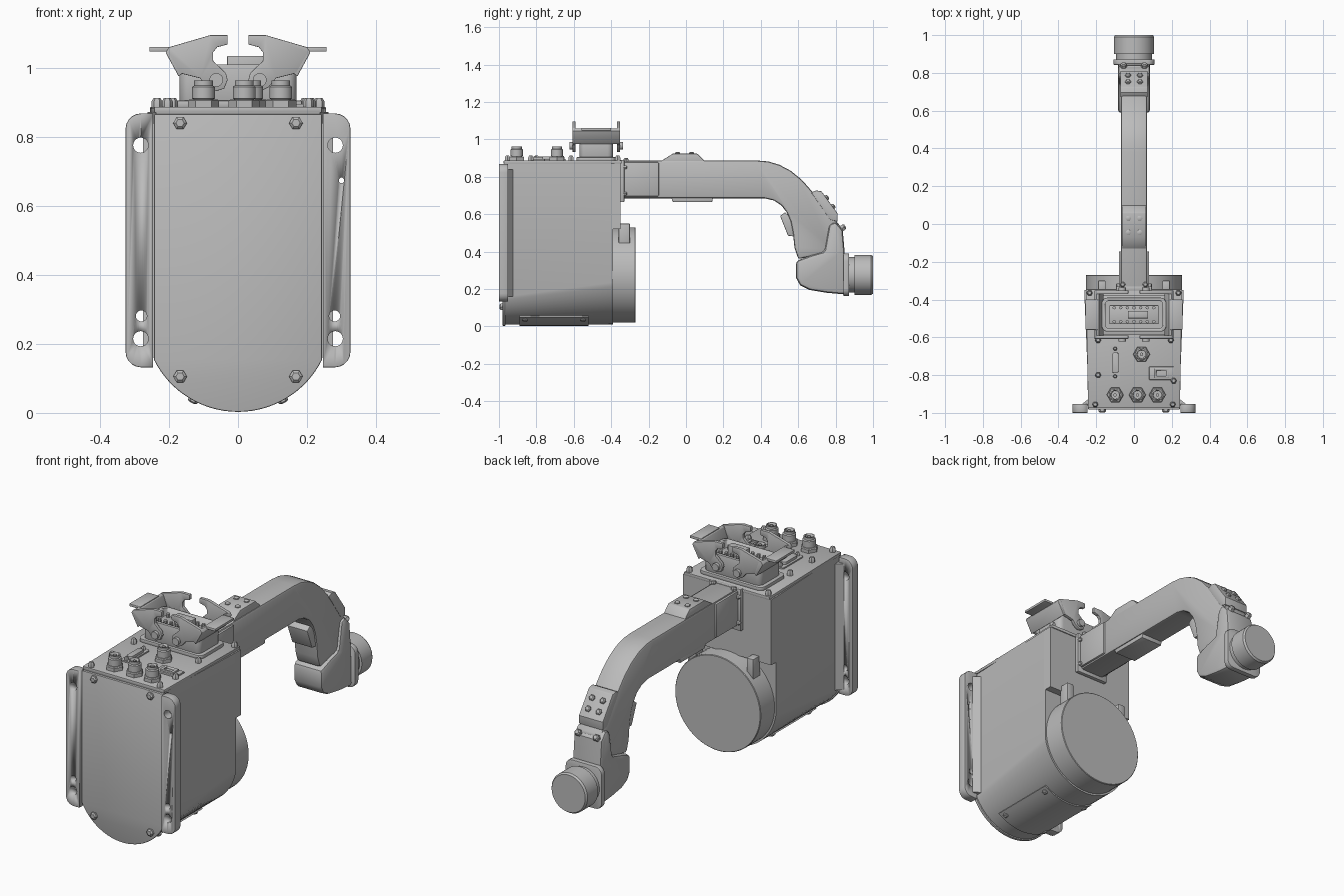
import bpy, bmesh, math
from mathutils import Vector, Matrix

cube = bpy.data.objects.get("Cube")
if cube:
    bpy.data.objects.remove(cube)

GREY = (0.5, 0.5, 0.5, 1)
mat = bpy.data.materials.new("Plain grey")
mat.use_nodes = True
mat.diffuse_color = GREY
mat.node_tree.nodes["Principled BSDF"].inputs["Base Color"].default_value = GREY


def finish(name, bm, bevel=0, smooth=True, segs=2):
    bmesh.ops.recalc_face_normals(bm, faces=bm.faces)
    me = bpy.data.meshes.new(name)
    bm.to_mesh(me)
    bm.free()
    ob = bpy.data.objects.new(name, me)
    bpy.context.collection.objects.link(ob)
    me.materials.append(mat)
    bpy.ops.object.select_all(action='DESELECT')
    ob.select_set(True)
    bpy.context.view_layer.objects.active = ob
    if bevel:
        m = ob.modifiers.new("Bevel", 'BEVEL')
        m.width, m.segments, m.limit_method = bevel, segs, 'ANGLE'
        m.angle_limit = math.radians(40)
        bpy.ops.object.modifier_apply(modifier="Bevel")
    if smooth:
        bpy.ops.object.shade_smooth_by_angle(angle=math.radians(32))
    return ob


def loft(name, pts_a, pts_b, bevel=0):
    """Closed solid between two matching outlines."""
    bm = bmesh.new()
    a = [bm.verts.new(p) for p in pts_a]
    b = [bm.verts.new(p) for p in pts_b]
    bm.faces.new(a)
    bm.faces.new(b)
    for i in range(len(a)):
        j = (i + 1) % len(a)
        bm.faces.new((a[i], a[j], b[j], b[i]))
    return finish(name, bm, bevel)


def prism(name, pts, axis, lo, hi, bevel=0):
    def at(d):
        k = 'xyz'.index(axis)
        return [p[:k] + (d,) + p[k:] for p in map(tuple, pts)]
    return loft(name, at(lo), at(hi), bevel)


def box(name, x, y, z, bevel=0):
    return prism(name, [(x[0], y[0]), (x[1], y[0]), (x[1], y[1]), (x[0], y[1])], 'z', *z, bevel)


def lathe(name, rings, loc, direction, n=32, bevel=0):
    """Turned part: rings are (radius, distance along direction)."""
    rot = Vector((0, 0, 1)).rotation_difference(Vector(direction)).to_matrix()
    bm = bmesh.new()
    loops = [[bm.verts.new(Vector(loc) + rot @ Vector((r * math.cos(t), r * math.sin(t), h)))
              for t in (2 * math.pi * i / n for i in range(n))] for r, h in rings]
    bm.faces.new(loops[0])
    bm.faces.new(loops[-1])
    for p, q in zip(loops, loops[1:]):
        for i in range(n):
            bm.faces.new((p[i], p[(i + 1) % n], q[(i + 1) % n], q[i]))
    return finish(name, bm, bevel)


def screw(name, loc, direction, r=0.014, h=0.02):
    lathe(name, [(r, -0.004), (r, h * .6), (r * .6, h)], loc, direction, 6)


def cut(target, cutter):
    m = target.modifiers.new("Cut", 'BOOLEAN')
    m.operation, m.solver, m.object = 'DIFFERENCE', 'EXACT', cutter
    bpy.context.view_layer.objects.active = target
    bpy.ops.object.modifier_apply(modifier="Cut")
    bpy.data.objects.remove(cutter)


def rounded(x0, x1, y0, y1, r, n=5):
    pts = []
    for cx, cy, s in ((x1 - r, y1 - r, 0), (x0 + r, y1 - r, 1), (x0 + r, y0 + r, 2), (x1 - r, y0 + r, 3)):
        pts += [(cx + r * math.cos(math.pi / 2 * (s + i / n)), cy + r * math.sin(math.pi / 2 * (s + i / n)))
                for i in range(n + 1)]
    return pts


def u_shape(w, r, cz, top, n=32):
    a = math.asin(min(1, w / r))
    arc = [(r * math.sin(-a + 2 * a * i / n), cz - r * math.cos(-a + 2 * a * i / n)) for i in range(n + 1)]
    return [(-w, top)] + arc + [(w, top)]


# Housing, front lid and motor
front = [(x, -0.97, z) for x, z in u_shape(0.238, 0.265, 0.275, 0.872)]
back = [(x, -0.39, z) for x, z in u_shape(0.262, 0.265, 0.275, 0.872)]
loft("housing", front, back)
box("housing_back_block", (-0.262, 0.262), (-0.40, -0.35), (0.52, 0.872))
prism("front_lid", u_shape(0.243, 0.272, 0.275, 0.866), 'y', -0.982, -0.965, 0.004)
lathe("motor_drum", [(0.255, 0), (0.255, 0.127), (0.252, 0.13)], (0, -0.40, 0.275), (0, 1, 0), 64)
for s in (-1, 1):
    box("motor_rib", sorted((s * 0.15, s * 0.19)), (-0.36, -0.30), (0.43, 0.55), 0.004)
    for z in (0.84, 0.105):
        screw("lid_screw", (s * 0.168, -0.982, z), (0, -1, 0), 0.02, 0.016)

# Curved cover under the housing
def arc_pts(r, a0, a1, n=16):
    return [(r * math.sin(a0 + (a1 - a0) * i / n), 0.275 - r * math.cos(a0 + (a1 - a0) * i / n)) for i in range(n + 1)]
prism("bottom_cover", arc_pts(0.272, -0.6, 0.6) + arc_pts(0.255, 0.6, -0.6), 'y', -0.89, -0.52)
for a in (-0.5, 0.5):
    for y in (-0.86, -0.55):
        d = Vector((math.sin(a), 0, -math.cos(a)))
        screw("cover_screw", Vector((0, y, 0.275)) + d * 0.27, d, 0.015, 0.01)

# Mounting flanges with holes
for s in (-1, 1):
    f = prism("mounting_flange", rounded(*sorted((s * 0.18, s * 0.326)), 0.132, 0.868, 0.045), 'y', -1.0, -0.952, 0.003)
    cut(f, box("cutter", sorted((s * 0.1, s * 0.246)), (-1.1, -0.9), (0, 1)))
    holes = [(0.282, 0.776, 0.022), (0.282, 0.215, 0.022), (0.28, 0.281, 0.016)]
    if s > 0:
        holes.append((0.30, 0.674, 0.008))
    for x, z, r in holes:
        cut(f, lathe("cutter", [(r, 0), (r, 0.2)], (s * x, -1.1, z), (0, 1, 0), 20))
    prism("flange_web", [(s * 0.225, -0.965), (s * 0.275, -0.953), (s * 0.24, -0.925)], 'z', 0.16, 0.84)

# Top plate and its screws
prism("top_plate", [(-0.243, -0.975), (0.243, -0.975), (0.255, -0.345), (-0.255, -0.345)], 'z', 0.87, 0.887, 0.003)
for x, y in ((-.205, -.955), (.205, -.955), (-.19, -.8), (.21, -.83), (-.19, -.615), (.195, -.615), (-.235, -.365), (.235, -.365)):
    screw("plate_screw", (x, y, 0.887), (0, 0, 1), 0.016, 0.026)

# Round sockets
for x, y in ((-0.10, -0.905), (0.018, -0.905), (0.124, -0.905), (0.04, -0.69)):
    lathe("socket_nut", [(0.045, 0), (0.045, 0.02), (0.04, 0.024)], (x, y, 0.885), (0, 0, 1), 6)
    s = lathe("socket", [(0.029, 0), (0.029, 0.025), (0.033, 0.026), (0.033, 0.06), (0.027, 0.064), (0.027, 0.078)],
              (x, y, 0.885), (0, 0, 1), 24)
    cut(s, lathe("cutter", [(0.021, 0), (0.021, 0.1)], (x, y, 0.94), (0, 0, 1), 20))
    lathe("socket_pin", [(0.009, 0), (0.009, 0.075)], (x, y, 0.885), (0, 0, 1), 10)

# Flat data sockets
prism("data_socket_base", rounded(-0.127, -0.073, -0.82, -0.645, 0.01), 'z', 0.885, 0.894)
prism("data_socket", rounded(-0.115, -0.082, -0.79, -0.68, 0.012), 'z', 0.885, 0.908, 0.002)
for y in (-0.807, -0.66):
    screw("data_socket_post", (-0.10, y, 0.894), (0, 0, 1), 0.011, 0.018)
box("network_socket_base", (0.08, 0.21), (-0.825, -0.755), (0.885, 0.896), 0.003)
n = box("network_socket", (0.105, 0.185), (-0.815, -0.765), (0.885, 0.905), 0.002)
cut(n, box("cutter", (0.12, 0.17), (-0.805, -0.775), (0.895, 1)))

# Large rectangular connector
prism("connector_base", rounded(-0.19, 0.19, -0.585, -0.375, 0.03), 'z', 0.885, 0.905, 0.003)
shell = prism("connector_shell", rounded(-0.17, 0.17, -0.57, -0.39, 0.03), 'z', 0.9, 1.01, 0.003)
cut(shell, prism("cutter", rounded(-0.152, 0.152, -0.553, -0.407, 0.02), 'z', 0.91, 1.1))
box("connector_insert", (-0.13, 0.13), (-0.53, -0.43), (0.9, 0.985), 0.004)
box("connector_key", (-0.032, 0.075), (-0.50, -0.46), (0.97, 1.035), 0.004)
for i in range(7):
    for y in (-0.517, -0.443):
        lathe("contact", [(0.009, 0), (0.009, 0.025)], (-0.105 + 0.035 * i, y, 0.98), (0, 0, 1), 8)

# Locking levers: two hooked cheeks, an end wall and a finger tab on each side
hook = [(.17, .985), (.205, 1.045), (.2, 1.06), (.08, 1.095), (.03, 1.095), (.03, 1.068), (.06, 1.06),
        (.072, 1.045), (.072, 1.02), (.035, .985), (.03, .965), (.04, .94), (.065, .932), (.09, .945), (.11, .97)]
for s in (-1, 1):
    pts = [(s * x, z) for x, z in hook]
    for y in (-0.608, -0.37):
        prism("lever_cheek", pts, 'y', y, y + 0.018, 0.002)
        pivot = y if y < -0.5 else y + 0.018
        lathe("lever_pivot", [(0.02, 0), (0.02, 0.03)], (s * 0.063, pivot - 0.015, 0.965), (0, 1, 0), 16)
    wall = [(s * .172, .975), (s * .21, 1.045), (s * .2, 1.06), (s * .185, 1.055), (s * .16, .985)]
    prism("lever_wall", wall, 'y', -0.608, -0.352, 0.002)
    box("lever_tab", sorted((s * 0.19, s * 0.257)), (-0.56, -0.40), (1.047, 1.061), 0.003)

# Cable arm and its end bracket
arm = [(-.35, .887), (.38, .887), (.44, .882), (.50, .864), (.56, .832), (.62, .783), (.68, .715), (.75, .628), (.83, .53),
       (.79, .40), (.60, .36), (.58, .42), (.572, .50), (.56, .56), (.54, .608), (.51, .647), (.47, .673), (.42, .685), (-.35, .685)]
prism("cable_arm", arm, 'x', -0.07, 0.07, 0.012)
box("arm_root_collar", (-0.08, 0.08), (-0.35, -0.145), (0.695, 0.878), 0.006)
box("arm_root_plate", (-0.095, 0.095), (-0.352, -0.33), (0.665, 0.89), 0.004)
for s in (-1, 1):
    screw("root_screw", (s * 0.06, -0.32, 0.885), (0, 0, 1), 0.015, 0.015)
    for z in (0.71, 0.85):
        screw("root_side_screw", (s * 0.085, -0.33, z), (0, 1, 0), 0.011, 0.015)

# Clamp pads on the arm with four screws each
prism("top_pad", [(-.14, .88), (-.07, .924), (.06, .924), (.105, .88)], 'x', -0.064, 0.064, 0.004)
prism("lower_pad", [(-.08, .69), (-.07, .665), (.14, .665), (.145, .69)], 'x', -0.064, 0.064, 0.004)
prism("slope_pad", [(.67, .715), (.695, .727), (.725, .722), (.81, .605), (.81, .56), (.77, .57)], 'x', -0.072, 0.072, 0.004)
prism("inner_pad", [(.53, .61), (.503, .59), (.545, .485), (.585, .48), (.585, .56)], 'x', -0.06, 0.06, 0.004)
nrm = Vector((0, 0.117, 0.085)).normalized()
for s in (-1, 1):
    for y in (-0.045, 0.03):
        screw("pad_screw", (s * 0.03, y, 0.924), (0, 0, 1), 0.015, 0.008)
    for t in (0.3, 0.7):
        screw("slope_pad_screw", (s * 0.032, 0.725 + 0.085 * t, 0.722 - 0.117 * t), nrm, 0.016, 0.012)
    screw("head_screw", (s * 0.055, 0.835, 0.525), nrm, 0.018, 0.02)

# Arm head and round end plug
head = [(.765, .545), (.80, .56), (.838, .515), (.848, .40), (.86, .17), (.75, .18), (.66, .195),
        (.61, .22), (.588, .26), (.588, .35), (.67, .38), (.74, .40)]
prism("arm_head", head, 'x', -0.086, 0.086, 0.022)
prism("plug_flange", rounded(-0.108, 0.108, 0.162, 0.39, 0.04), 'y', 0.842, 0.872, 0.004)
lathe("end_plug", [(0.095, 0), (0.095, 0.035), (0.107, 0.036), (0.107, 0.125), (0.1, 0.135)], (0, 0.865, 0.275), (0, 1, 0), 48)
